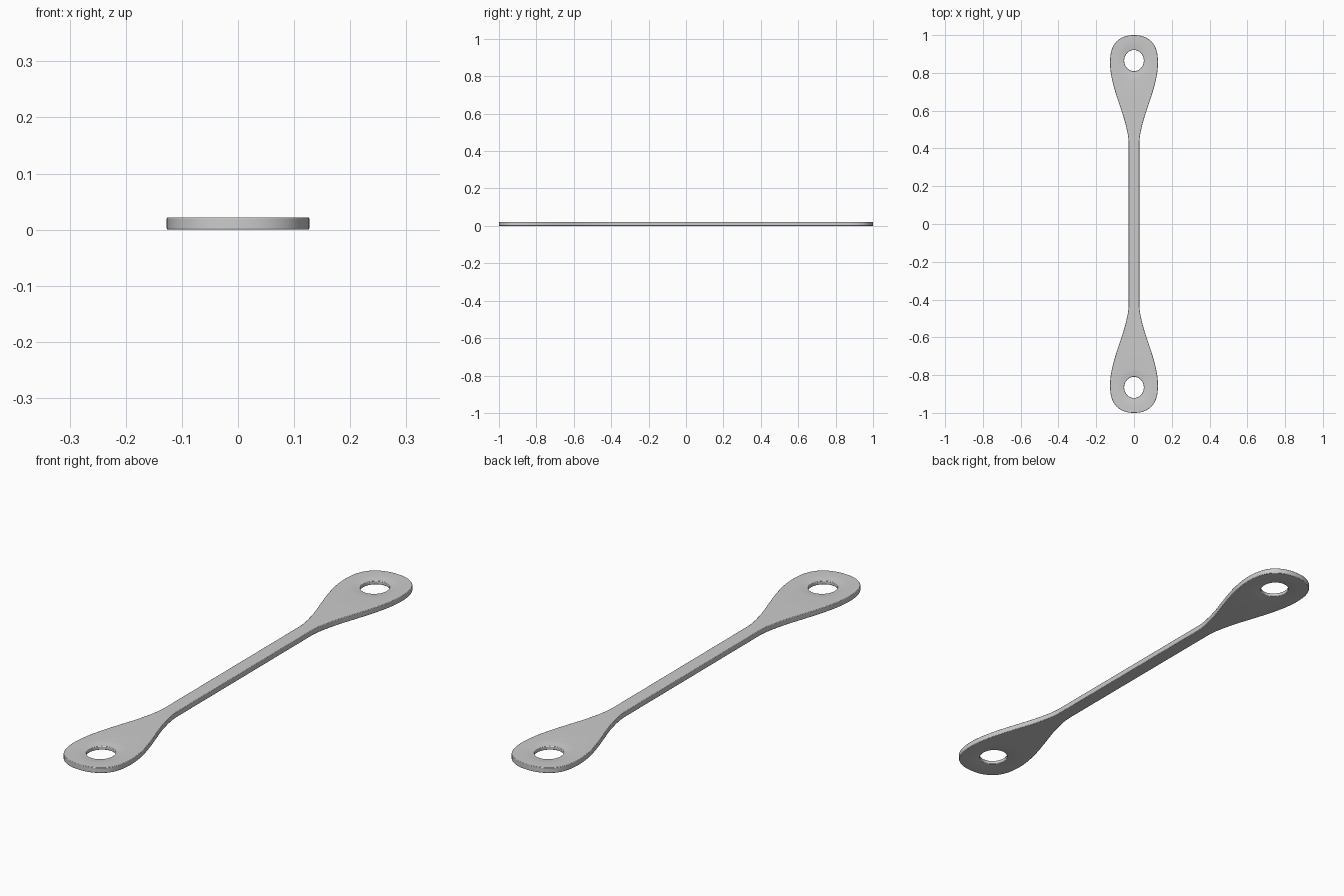
import bpy, bmesh, math
from mathutils import Vector

if "Cube" in bpy.data.objects:
    bpy.data.objects.remove(bpy.data.objects["Cube"])

T = 0.022            # plate thickness
HOLE_Y = 0.865       # hole centre distance from the middle
SEG = 40


def smooth(pts, steps=4):
    """Catmull-Rom sampling through 2D points."""
    p = [Vector(q) for q in pts]
    out = []
    for i in range(1, len(p) - 2):
        a, b, c, d = p[i - 1:i + 3]
        for s in range(steps):
            t = s / steps
            out.append(0.5 * (2 * b + (c - a) * t + (2 * a - 5 * b + 4 * c - d) * t * t
                              + (3 * b - a - 3 * c + d) * t ** 3))
    return out


# quarter outline: straight bar flaring into a rounded eye
quarter = smooth([(0.028, 0.38), (0.028, 0.425), (0.033, 0.475), (0.052, 0.555), (0.080, 0.64),
                  (0.105, 0.72), (0.122, 0.795), (0.127, 0.86), (0.119, 0.92),
                  (0.095, 0.964), (0.052, 0.992), (0, 1.0), (-0.052, 0.992)])
right_top = [(v.x, v.y) for v in quarter]
left_top = [(-x, y) for x, y in reversed(right_top)]
top_half = right_top + [(0, 1.0)] + left_top
outline = top_half + [(-x, -y) for x, y in top_half]


def ring(cy, rx, ry):
    return [(rx * math.cos(2 * math.pi * i / SEG), cy + ry * math.sin(2 * math.pi * i / SEG))
            for i in range(SEG)]


bm = bmesh.new()


def loop(pts, z):
    return [bm.verts.new((x, y, z)) for x, y in pts]


def bridge(a, b):
    n = len(a)
    for i in range(n):
        bm.faces.new((a[i], a[(i + 1) % n], b[(i + 1) % n], b[i]))


# both broad faces, each with a shallow dish round the holes
sides = []
for z, inward in ((0, 1), (T, -1)):
    outer = loop(outline, z)
    dishes = [loop(ring(s * HOLE_Y, 0.092, 0.096), z) for s in (1, -1)]
    edges = [bm.edges.new((l[i], l[(i + 1) % len(l)]))
             for l in [outer] + dishes for i in range(len(l))]
    bmesh.ops.triangle_fill(bm, use_beauty=True, use_dissolve=False, edges=edges)
    holes = []
    for s, dish in zip((1, -1), dishes):
        prev = dish
        for rx, ry, d in ((0.080, 0.084, 0.0008), (0.066, 0.070, 0.0026), (0.052, 0.056, 0.004)):
            nxt = loop(ring(s * HOLE_Y, rx, ry), z + inward * d)
            bridge(prev, nxt)
            prev = nxt
        holes.append(prev)
    sides.append([outer] + holes)

# outer wall and hole walls
for a, b in zip(*sides):
    bridge(a, b)
bmesh.ops.recalc_face_normals(bm, faces=bm.faces)

mesh = bpy.data.meshes.new("link_plate")
bm.to_mesh(mesh)
bm.free()
plate = bpy.data.objects.new("link_plate", mesh)
bpy.context.collection.objects.link(plate)

# softened rim
bev = plate.modifiers.new("rim", 'BEVEL')
bev.width = 0.002
bev.segments = 2
bev.limit_method = 'ANGLE'
bev.angle_limit = math.radians(50)

bpy.context.view_layer.objects.active = plate
plate.select_set(True)
bpy.ops.object.shade_smooth_by_angle(angle=math.radians(35))
